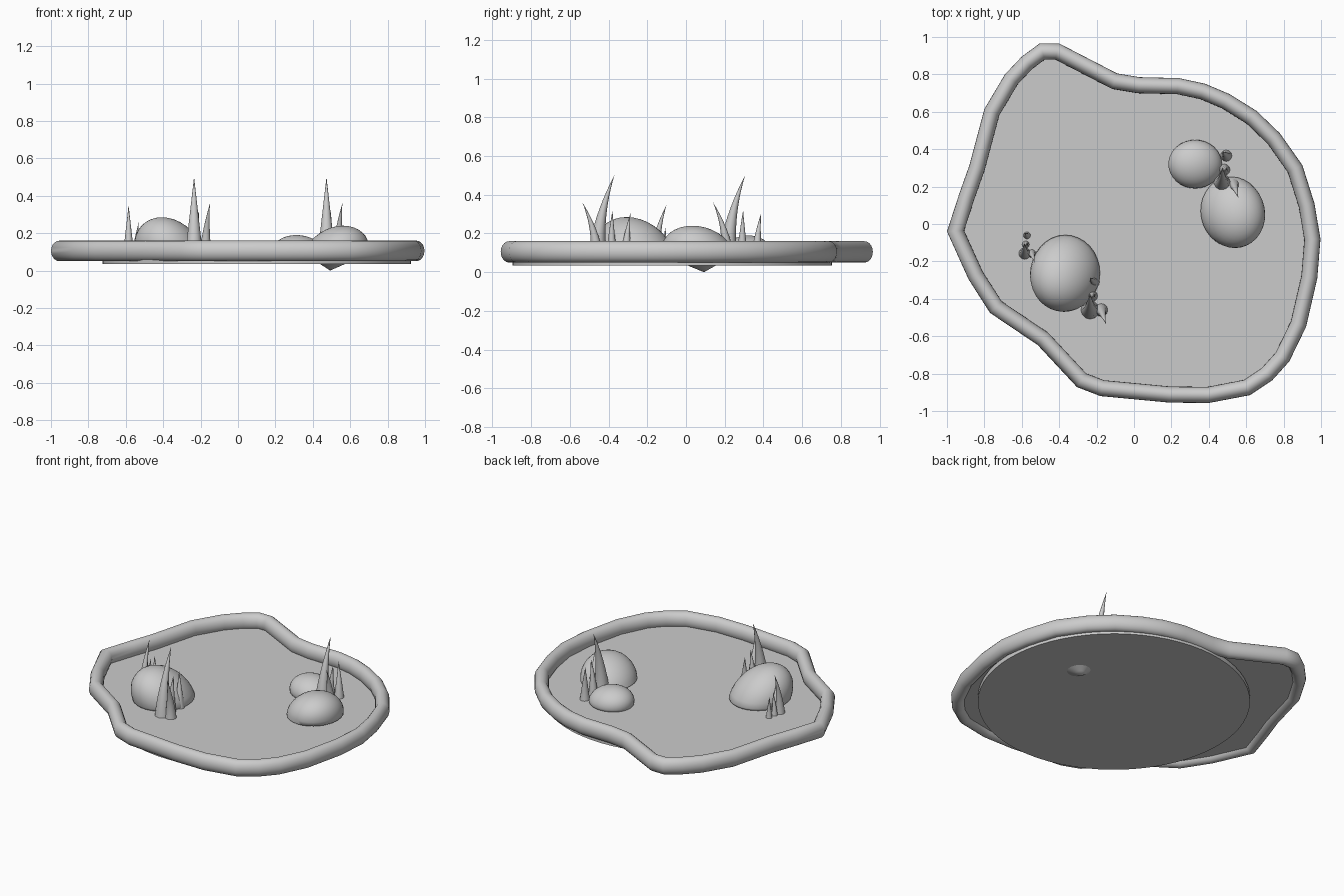
import bpy, bmesh, math
from mathutils import Vector

if "Cube" in bpy.data.objects:
    bpy.data.objects.remove(bpy.data.objects["Cube"])

WATER_Z = 0.075


def finish(bm, name, angle=40):
    bmesh.ops.recalc_face_normals(bm, faces=bm.faces)
    me = bpy.data.meshes.new(name)
    bm.to_mesh(me)
    bm.free()
    ob = bpy.data.objects.new(name, me)
    bpy.context.collection.objects.link(ob)
    bpy.ops.object.select_all(action='DESELECT')
    ob.select_set(True)
    bpy.context.view_layer.objects.active = ob
    bpy.ops.object.shade_smooth_by_angle(angle=math.radians(angle))
    return ob


def bridge(bm, a, b):
    n = len(a)
    for i in range(n):
        bm.faces.new((a[i], a[(i + 1) % n], b[(i + 1) % n], b[i]))


# Outer shoreline, clockwise seen from above
shore = [(-.505, .965), (-.40, .965), (-.09, .805), (.03, .785), (.24, .78),
         (.38, .75), (.51, .695), (.655, .605), (.78, .485), (.90, .315),
         (.965, .11), (.997, -.08), (.98, -.29), (.92, -.55), (.83, -.735),
         (.74, -.835), (.62, -.915), (.40, -.957), (.19, -.955), (-.18, -.92),
         (-.305, -.872), (-.515, -.647), (-.77, -.475), (-.885, -.295),
         (-1.0, -.04), (-.935, .16), (-.88, .315), (-.80, .615),
         (-.69, .80), (-.60, .895)]
pts = [Vector(p) for p in shore]
HALF_W, HALF_H, RIM_Z = 0.043, 0.055, 0.105

# Mitred inward normals and the rim centre line
inward = []
for i, p in enumerate(pts):
    d1 = (p - pts[i - 1]).normalized()
    d2 = (pts[(i + 1) % len(pts)] - p).normalized()
    n1, n2 = Vector((d1.y, -d1.x)), Vector((d2.y, -d2.x))
    inward.append((n1 + n2) / (1 + n1.dot(n2)))
centre = [p + n * HALF_W for p, n in zip(pts, inward)]

# Rim: rounded tube following the shore
bm = bmesh.new()
rings = []
for c, n in zip(centre, inward):
    ring = []
    for k in range(20):
        a = math.tau * k / 20
        q = c + n * HALF_W * math.cos(a)
        ring.append(bm.verts.new((q.x, q.y, RIM_Z + HALF_H * math.sin(a))))
    rings.append(ring)
for i in range(len(rings)):
    bridge(bm, rings[i - 1], rings[i])
finish(bm, "pond_rim")

# Water sheet inside the rim
bm = bmesh.new()
bm.faces.new([bm.verts.new((c.x, c.y, WATER_Z)) for c in centre])
finish(bm, "water")

# Round floor disc under the water
bpy.ops.mesh.primitive_cylinder_add(vertices=64, radius=0.825, depth=0.03,
                                    location=(0.1, -0.07, 0.05))
bpy.context.object.name = "pond_floor"
bpy.ops.object.shade_smooth_by_angle(angle=math.radians(40))


# Rocks: domes with a flattened underside and slightly shifted peak
def rock(name, x, y, rx, ry, up, down, peak, turn=0):
    bm = bmesh.new()
    bmesh.ops.create_uvsphere(bm, u_segments=32, v_segments=18, radius=1)
    for v in bm.verts:
        z = v.co.z
        px, py = v.co.x * rx, v.co.y * ry
        qx = px * math.cos(turn) - py * math.sin(turn)
        qy = px * math.sin(turn) + py * math.cos(turn)
        lean = z if z > 0 else -z * 0
        if z < 0 and down > 0.06:      # pointed underside
            z = -(1 - math.hypot(v.co.x, v.co.y))
            lean = z
        v.co = (x + qx + peak[0] * lean, y + qy + peak[1] * lean,
                0.09 + z * (up if z > 0 else down))
    finish(bm, name, 60)


rock("rock_large", -.367, -.262, .185, .203, .195, .05, (-.04, -.045))
rock("rock_medium", .527, .063, .17, .19, .15, .09, (.035, -.03), .2)
rock("rock_small", .327, .32, .143, .13, .10, .05, (-.015, 0))


# Reed clumps: curved tapering blades (base x, base y, radius, tip x, tip y, height)
BLADES = [(0, 0, .05, 0, .09, .425),
          (.06, 0, .036, .085, -.075, .285),
          (.01, .075, .032, .025, .08, .245),
          (.02, .15, .032, .0, .173, .23)]


def reeds(name, x, y, s):
    bm = bmesh.new()
    for bx, by, r, tx, ty, h in BLADES:
        prev = None
        for j in range(10):
            t = j / 10
            cx = x + s * (bx + (tx - bx) * t * t)
            cy = y + s * (by + (ty - by) * t * t)
            rad = s * r * (1 - t)
            ring = [bm.verts.new((cx + rad * math.cos(math.tau * k / 12),
                                  cy + rad * math.sin(math.tau * k / 12),
                                  WATER_Z - .01 + (s * h + .01) * t)) for k in range(12)]
            if prev:
                bridge(bm, prev, ring)
            else:
                bm.faces.new(ring)
            prev = ring
        tip = bm.verts.new((x + s * tx, y + s * ty, WATER_Z + s * h))
        for k in range(12):
            bm.faces.new((prev[k], prev[(k + 1) % 12], tip))
    finish(bm, name)


reeds("reeds_front", -.235, -.46, 1)
reeds("reeds_right", .473, .215, 1)
reeds("reeds_left", -.585, -.158, .645)
